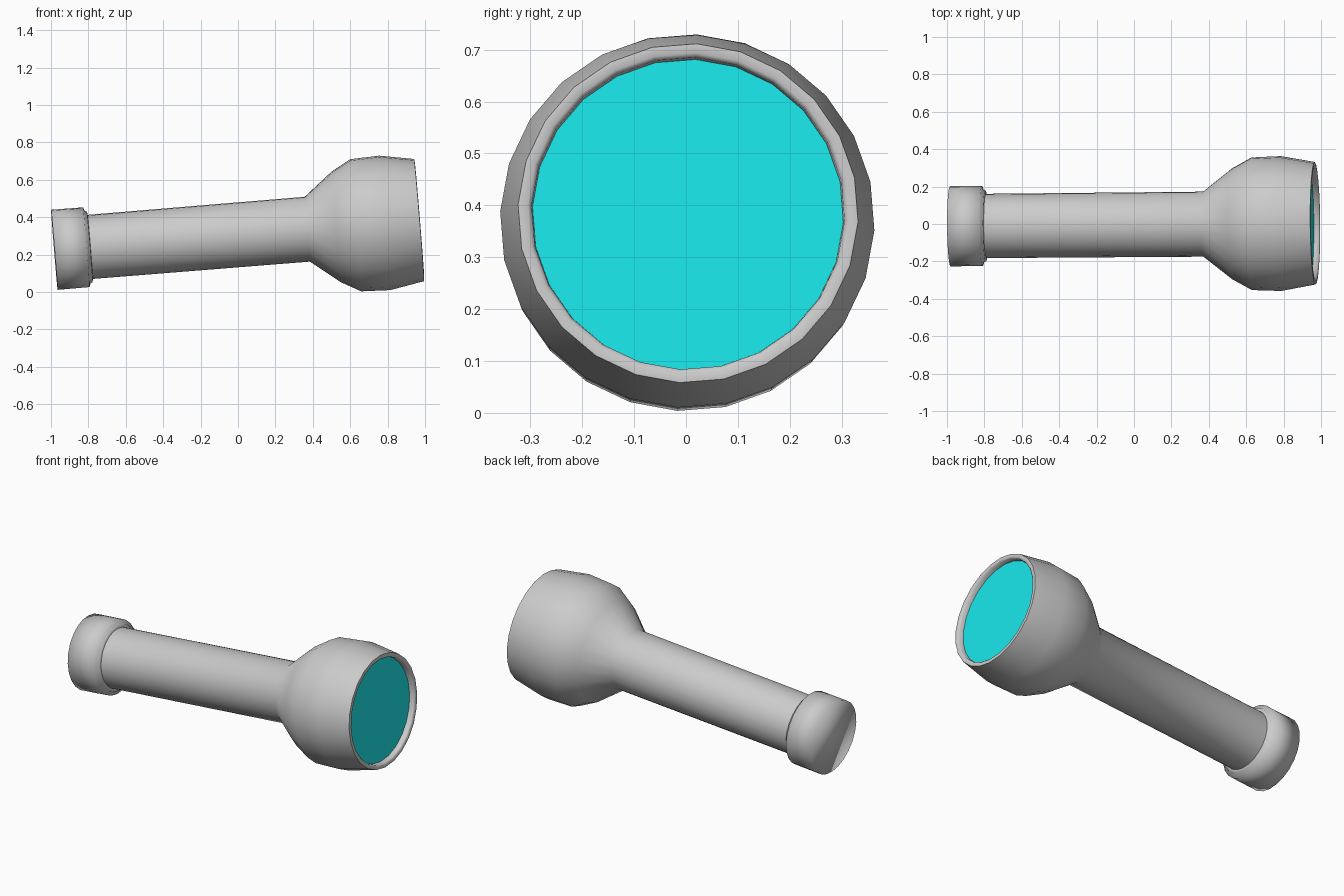
import bpy, bmesh, math
from mathutils import Vector, Matrix

if "Cube" in bpy.data.objects:
    bpy.data.objects.remove(bpy.data.objects["Cube"])

SIDES = 24
TWIST = math.radians(-2.9)

# Tilted axis of the torch, from the tail centre to the rim centre
tail = Vector((-0.982, -0.012, 0.226))
front = Vector((0.970, 0.004, 0.385))
axis = (front - tail).normalized()
up = (Vector((0, 0, 1)) - axis * axis.z).normalized()
side = axis.cross(up)
frame = Matrix.Translation(tail) @ Matrix((up, side, axis)).transposed().to_4x4()


def revolve(name, profile, cap_start=False, cap_end=False, angle=None):
    """Revolve (distance, radius) points around the torch axis."""
    bm = bmesh.new()
    rings = []
    for s, r in profile:
        ring = []
        for k in range(SIDES):
            a = TWIST + 2 * math.pi * k / SIDES
            ring.append(bm.verts.new(frame @ Vector((r * math.cos(a), r * math.sin(a), s))))
        rings.append(ring)
    for lo, hi in zip(rings, rings[1:]):
        for k in range(SIDES):
            n = (k + 1) % SIDES
            bm.faces.new((lo[k], lo[n], hi[n], hi[k]))
    if cap_start:
        bm.faces.new(rings[0][::-1])
    if cap_end:
        bm.faces.new(rings[-1])
    mesh = bpy.data.meshes.new(name)
    bm.to_mesh(mesh)
    bm.free()
    obj = bpy.data.objects.new(name, mesh)
    bpy.context.collection.objects.link(obj)
    bpy.ops.object.select_all(action='DESELECT')
    obj.select_set(True)
    bpy.context.view_layer.objects.active = obj
    if angle is None:
        bpy.ops.object.shade_smooth()
    else:
        bpy.ops.object.shade_smooth_by_angle(angle=math.radians(angle))
    return obj


# Tail cap with a small stepped collar
revolve("tail_cap", [(0, 0.215), (0.172, 0.214), (0.178, 0.194), (0.190, 0.190), (0.193, 0.170)],
        cap_start=True)

# Barrel flaring into the rounded head, with a rolled rim and recessed seat
revolve("barrel_and_head", [
    (0.190, 0.172), (1.357, 0.174), (1.512, 0.297), (1.617, 0.355), (1.773, 0.361),
    (1.957, 0.328), (1.959, 0.310), (1.952, 0.302), (1.922, 0.300)], angle=60)

# Lens disc
lens = revolve("lens", [(1.926, 0.300)], cap_end=True, angle=30)
mat = bpy.data.materials.new("lens_cyan")
mat.diffuse_color = (0.01, 0.80, 0.83, 1)
mat.use_nodes = True
mat.node_tree.nodes["Principled BSDF"].inputs["Base Color"].default_value = mat.diffuse_color
lens.data.materials.append(mat)
